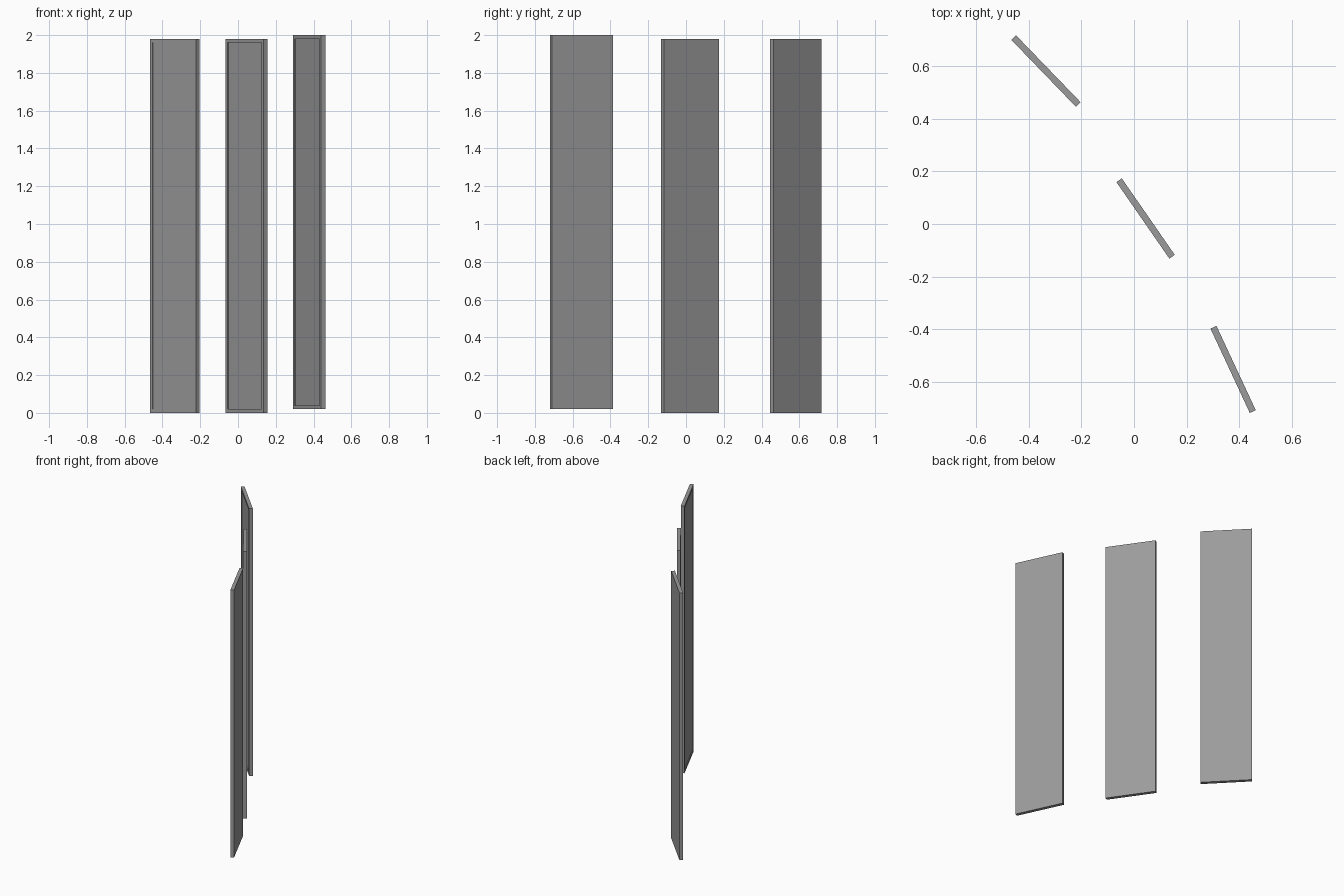
import bpy, bmesh
from math import radians
from mathutils import Matrix

if "Cube" in bpy.data.objects:
    bpy.data.objects.remove(bpy.data.objects["Cube"])

W, T, H = 0.354, 0.025, 1.98
BORDER, DEPTH = 0.02, 0.005

grey = bpy.data.materials.new("dark_grey")
grey.diffuse_color = (0.33, 0.33, 0.33, 1)
grey.use_nodes = True
grey.node_tree.nodes["Principled BSDF"].inputs["Base Color"].default_value = grey.diffuse_color

def panel(name, x, y, z, angle):
    # Thin upright slab with a shallow framed recess in its front face
    bm = bmesh.new()
    bmesh.ops.create_cube(bm, size=1, matrix=Matrix.Diagonal((W, T, H, 1)))
    bm.normal_update()
    front = [f for f in bm.faces if f.normal.y < -0.9]
    bmesh.ops.inset_region(bm, faces=front, thickness=BORDER, use_even_offset=True)
    floor = bmesh.ops.extrude_discrete_faces(bm, faces=front)["faces"]
    bmesh.ops.translate(bm, verts=floor[0].verts[:], vec=(0, DEPTH, 0))
    bmesh.ops.recalc_face_normals(bm, faces=bm.faces[:])
    me = bpy.data.meshes.new(name)
    bm.to_mesh(me)
    bm.free()
    me.materials.append(grey)
    ob = bpy.data.objects.new(name, me)
    ob.location = (x, y, z + H / 2)
    ob.rotation_euler.z = radians(-angle)
    bpy.context.collection.objects.link(ob)

# Row of three panels, each turned a little further
panel("left_panel", -0.335, 0.582, 0, 46)
panel("middle_panel", 0.044, 0.021, 0, 55.3)
panel("right_panel", 0.377, -0.553, 0.02, 65)
